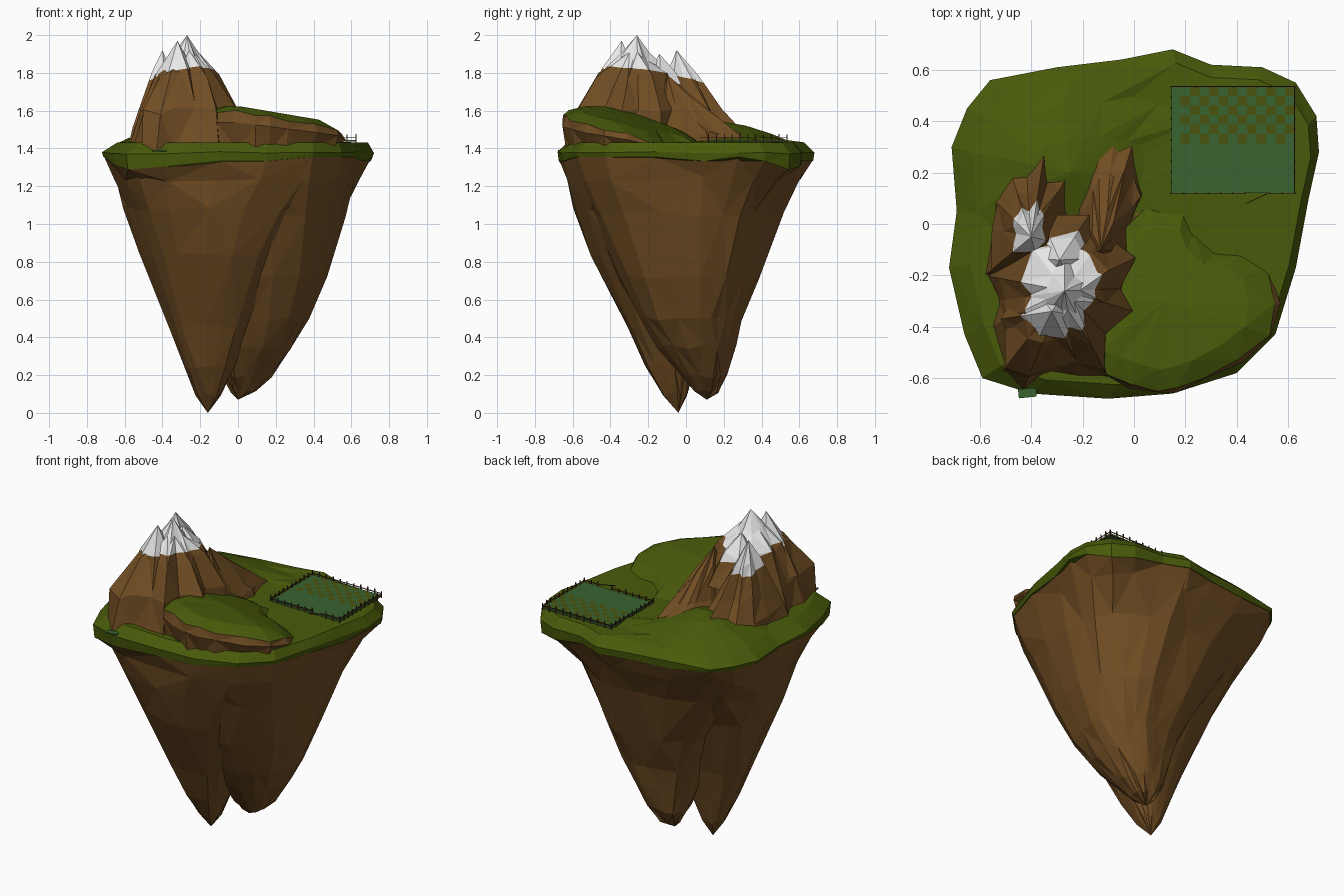
import bpy, bmesh, math, random
from mathutils import Vector

if "Cube" in bpy.data.objects:
    bpy.data.objects.remove(bpy.data.objects["Cube"])

random.seed(4)


def mat(name, rgb):
    m = bpy.data.materials.new(name)
    m.diffuse_color = (*rgb, 1)
    m.use_nodes = True
    m.node_tree.nodes["Principled BSDF"].inputs["Base Color"].default_value = m.diffuse_color
    return m


ROCK = mat("rock brown", (0.165, 0.075, 0.017))
GRASS = mat("grass green", (0.066, 0.104, 0.003))
SNOW = mat("snow white", (0.8, 0.8, 0.8))
CROP = mat("crop green", (0.04, 0.125, 0.03))
SOIL = mat("soil olive", (0.07, 0.087, 0.004))
WOOD = mat("fence wood", (0.07, 0.022, 0.012))


def finish(bm, name, mats):
    bmesh.ops.recalc_face_normals(bm, faces=bm.faces)
    me = bpy.data.meshes.new(name)
    bm.to_mesh(me)
    bm.free()
    for m in mats:
        me.materials.append(m)
    ob = bpy.data.objects.new(name, me)
    bpy.context.collection.objects.link(ob)
    return ob


def loft(rings, apex, bands):
    """Skin rings of equal length up to an apex; bands gives a material per strip."""
    bm = bmesh.new()
    vr = [[bm.verts.new(p) for p in r] for r in rings]
    top = bm.verts.new(apex)
    n = len(rings[0])
    bm.faces.new(vr[0])
    for k in range(len(vr)):
        for i in range(n):
            j = (i + 1) % n
            if k + 1 < len(vr):
                a, b, c, d = vr[k][i], vr[k][j], vr[k + 1][j], vr[k + 1][i]
                tris = ((a, b, c), (a, c, d)) if (i + k) % 2 else ((a, b, d), (b, c, d))
            else:
                tris = ((vr[k][i], vr[k][j], top),)
            for t in tris:
                bm.faces.new(t).material_index = bands[k]
    return bm


def jit(a):
    return random.uniform(-a, a)


# Island outline seen from above, counter-clockwise
OUT = [(-.72, -.17), (-.66, -.43), (-.59, -.6), (-.4, -.66), (-.1, -.68), (.15, -.66),
       (.4, -.58), (.55, -.43), (.63, -.17), (.68, .1), (.72, .28), (.71, .42), (.63, .55),
       (.5, .61), (.3, .62), (.15, .68), (-.05, .64), (-.3, .61), (-.56, .56), (-.65, .45),
       (-.71, .3), (-.69, .05)]
# How far the grass hangs below its usual lower edge
DIP = {1: .02, 2: .045, 3: .03, 12: .045, 13: .03}
DIP.update({i: -.022 for i in (0, 6, 7, 8, 10, 18, 19, 20, 21)})


# Underside: two tapering lobes that share the outline and round off downwards
def lobe(name, levels, tip):
    rings = []
    for z, cx, cy, s in levels:
        w = 0.0 if z > 1.3 else 0.025
        t = min(1, max(0, (1.33 - z) / 0.35))
        ring = []
        for i, (x, y) in enumerate(OUT):
            r = math.hypot(x, y)
            cap = .74 if x * y < 0 else .67
            f = s * (1 + jit(w)) * (1 + t * (min(1, cap / r) - 1))
            drop = DIP.get(i, 0) if 1.3 < z < 1.35 else 0
            ring.append((cx + x * f, cy + y * f, z - drop + jit(w * 0.6)))
        rings.append(ring)
    finish(loft(rings, tip, [0] * len(rings)), name, [ROCK])


lobe("rock_lobe_front", [(1.38, 0, 0, .95), (1.335, 0, 0, .985), (1.24, -.02, -.02, .91),
                         (1.08, -.08, -.08, .76), (.84, -.12, -.12, .57), (.45, -.14, -.1, .32),
                         (.25, -.15, -.08, .2), (.1, -.155, -.055, .1)], (-.16, -.04, 0))
lobe("rock_lobe_back", [(1.38, 0, 0, .95), (1.335, 0, 0, .985), (1.24, .01, 0, .91),
                        (1.05, .05, 0, .78), (.72, .1, .02, .56), (.5, .1, .03, .41),
                        (.35, .08, .06, .31), (.2, .05, .1, .19), (.12, .03, .11, .1)],
     (0, .11, .07))

# Grass top: drooping rim, flat plateau and a gentle rise behind the mountain
C = Vector((-.25, .2))


def ground(x, y):
    return 1.435 + 0.12 * max(0, 1 - math.hypot(x + .3, y - .22) / 0.36)


low, rim, edge, mid, inner = [], [], [], [], []
for i, (x, y) in enumerate(OUT):
    low.append((x * .99, y * .99, 1.333 - DIP.get(i, 0)))
    rim.append((x, y, 1.377 + jit(.006)))
    edge.append((x * .92 + .025, y * .92, 1.432))
    for ring, s in ((mid, .62), (inner, .3)):
        p = C + (Vector((x, y)) - C) * s
        ring.append((p.x, p.y, ground(p.x, p.y)))
finish(loft([low, rim, edge, mid, inner], (C.x, C.y, 1.54), [0] * 5), "grass_top", [GRASS])


# Mountain: jagged peaks, each cut and capped with snow
def peak(name, tip, foot, levels, snow, tilt=(0, 0)):
    t = Vector(tip[:2])
    rings = []
    for k, (r, z) in enumerate(levels):
        rings.append([])
        for i, p in enumerate(foot):
            w = (1.05 if i % 2 else .93) + jit(.06) if k else 1
            q = t + (Vector(p) - t) * r * w
            rings[-1].append((q.x, q.y, z + (jit(.03) if k else 0)))
    bm = loft(rings, tip, [0] * len(rings))
    no = Vector((tilt[0], tilt[1], 1))
    co = Vector((tip[0], tip[1], snow))
    bmesh.ops.bisect_plane(bm, geom=bm.verts[:] + bm.edges[:] + bm.faces[:],
                           plane_co=co, plane_no=no)
    for f in bm.faces:
        f.material_index = int((f.calc_center_median() - co).dot(no) > 0)
    finish(bm, name, [ROCK, SNOW])


def circle(cx, cy, r, n):
    return [(cx + r * math.cos(2 * math.pi * i / n), cy + r * math.sin(2 * math.pi * i / n))
            for i in range(n)]


peak("main_peak", (-.27, -.26, 2.0),
     [(-.58, -.2), (-.53, -.3), (-.56, -.4), (-.51, -.57), (-.43, -.64), (-.34, -.58),
      (-.22, -.6), (-.1, -.6), (-.09, -.45), (.0, -.34), (-.01, -.25), (.01, -.13), (-.09, .0),
      (-.27, .02), (-.48, .02)],
     [(1, 1.39), (.9, 1.59), (.58, 1.78), (.24, 1.89)], 1.81, (-.1, .12))
peak("front_peak", (-.32, -.34, 1.97), circle(-.32, -.37, .2, 6),
     [(1, 1.6), (.5, 1.82)], 1.79, (-.15, .25))
peak("rear_peak", (-.4, -.05, 1.92),
     [(-.58, -.2), (-.55, -.02), (-.55, .1), (-.48, .2), (-.42, .22), (-.35, .27), (-.32, .22),
      (-.25, .2), (-.24, .08), (-.2, -.1), (-.35, -.25)],
     [(1, 1.42), (.93, 1.5), (.68, 1.61), (.34, 1.78)], 1.77, (-.3, .2))
peak("saddle_peak", (-.29, -.14, 1.9), circle(-.27, -.13, .19, 6),
     [(1, 1.6), (.5, 1.78)], 1.77, (.1, .2))
peak("side_spur", (-.13, -.1, 1.79),
     [(-.25, .0), (-.24, -.18), (-.05, -.2), (.0, -.12), (.0, .02), (.035, .12), (.02, .22),
      (.0, .33), (-.05, .345), (-.08, .31), (-.14, .31), (-.17, .22), (-.23, .1)],
     [(1, 1.42), (.93, 1.475), (.72, 1.53), (.35, 1.67)], 1.85)

# Raised terrace: brown cliff with a sloping grass cap
TER = [(-.15, -.3), (-.14, -.5), (-.12, -.6), (-.02, -.64), (.09, -.67), (.17, -.655), (.27, -.62),
       (.42, -.54), (.55, -.44), (.57, -.31), (.54, -.17), (.44, -.11), (.33, -.1),
       (.24, -.02), (.2, .08), (.06, .1), (-.04, 0)]


def slope(x, y):
    return max(1.442, 1.625 - .17 * max(x, 0) - .36 * max(0, y + .38))


base, bulge, lip, cap = [], [], [], []
tc = Vector((.12, -.3))
for i, (x, y) in enumerate(TER):
    p = Vector((x, y)) - tc
    front = y < -.25
    lip_z = slope(x, y) - .035 if front else 1.425
    if x < 0 and not front:
        lip_z = slope(x, y)
    a, b = tc + p * (.9 - .05 * (i % 2)), tc + p * (1.0 if i % 2 else .96)
    c, d = tc + p * .95, tc + p * .72
    base.append((a.x, a.y, 1.38))
    bulge.append((b.x, b.y, 1.38 + (lip_z - 1.38) * .75))
    lip.append((c.x, c.y, lip_z + (.012 if i % 2 and front else 0)))
    cap.append((d.x, d.y, slope(d.x, d.y)))
finish(loft([base, bulge, lip, cap], (tc.x, tc.y, slope(*tc)), [0, 0, 1, 1]),
       "terrace", [ROCK, GRASS])


def box(bm, x0, x1, y0, y1, z0, z1, rot=0.0):
    vs = bmesh.ops.create_cube(bm, size=1)["verts"]
    for v in vs:
        px, py = v.co.x * (x1 - x0), v.co.y * (y1 - y0)
        c, s = math.cos(rot), math.sin(rot)
        v.co = ((x0 + x1) / 2 + px * c - py * s, (y0 + y1) / 2 + px * s + py * c,
                (z0 + z1) / 2 + v.co.z * (z1 - z0))


# Crop field with chequered soil patches over its rear half, cut as one grid
X0, X1, Y0, Y1, FZ = .145, .625, .12, .535, 1.447
bm = bmesh.new()
box(bm, X0, X1, Y0, Y1, FZ - .01, FZ - .001)
finish(bm, "crop_field", [CROP])
bm = bmesh.new()
cell = (X1 - X0) / 13
for r in range(6):
    for c in range(13):
        x, y = X0 + c * cell, Y1 - (6 - r) * cell
        f = bm.faces.new([bm.verts.new((x + u * cell, y + v * cell, FZ))
                          for u, v in ((0, 0), (1, 0), (1, 1), (0, 1))])
        f.material_index = int((r + c) % 2 and c > 0)
finish(bm, "soil_patches", [CROP, SOIL])

# Fence: posts and rails around the field, with an open gate at the front
bm = bmesh.new()
h = .0028
for i in range(11):
    x, y = X0 + (X1 - X0) * i / 10, Y0 + (Y1 - Y0) * i / 10
    for px, py in ((x, Y0), (x, Y1), (X0, y), (X1, y)):
        if not (py == Y0 and i == 7):
            box(bm, px - h, px + h, py - h, py + h, 1.43, 1.472 + jit(.004))
z, w = 1.454, .0015
for a, b, y in ((X0, X1, Y1), (X0, .43, Y0), (.53, X1, Y0)):
    box(bm, a, b, y - w, y + w, z, z + .005)
for x in (X0, X1):
    box(bm, x - w, x + w, Y0, Y1, z, z + .005)
box(bm, .43, .53, .1 - w, .1 + w, z, z + .005, math.radians(25))
finish(bm, "fence", [WOOD])

# Small leaf plate poking out of the front rim
bm = bmesh.new()
box(bm, -.45, -.38, -.675, -.64, 1.385, 1.391, .1)
finish(bm, "rim_leaf", [CROP])
